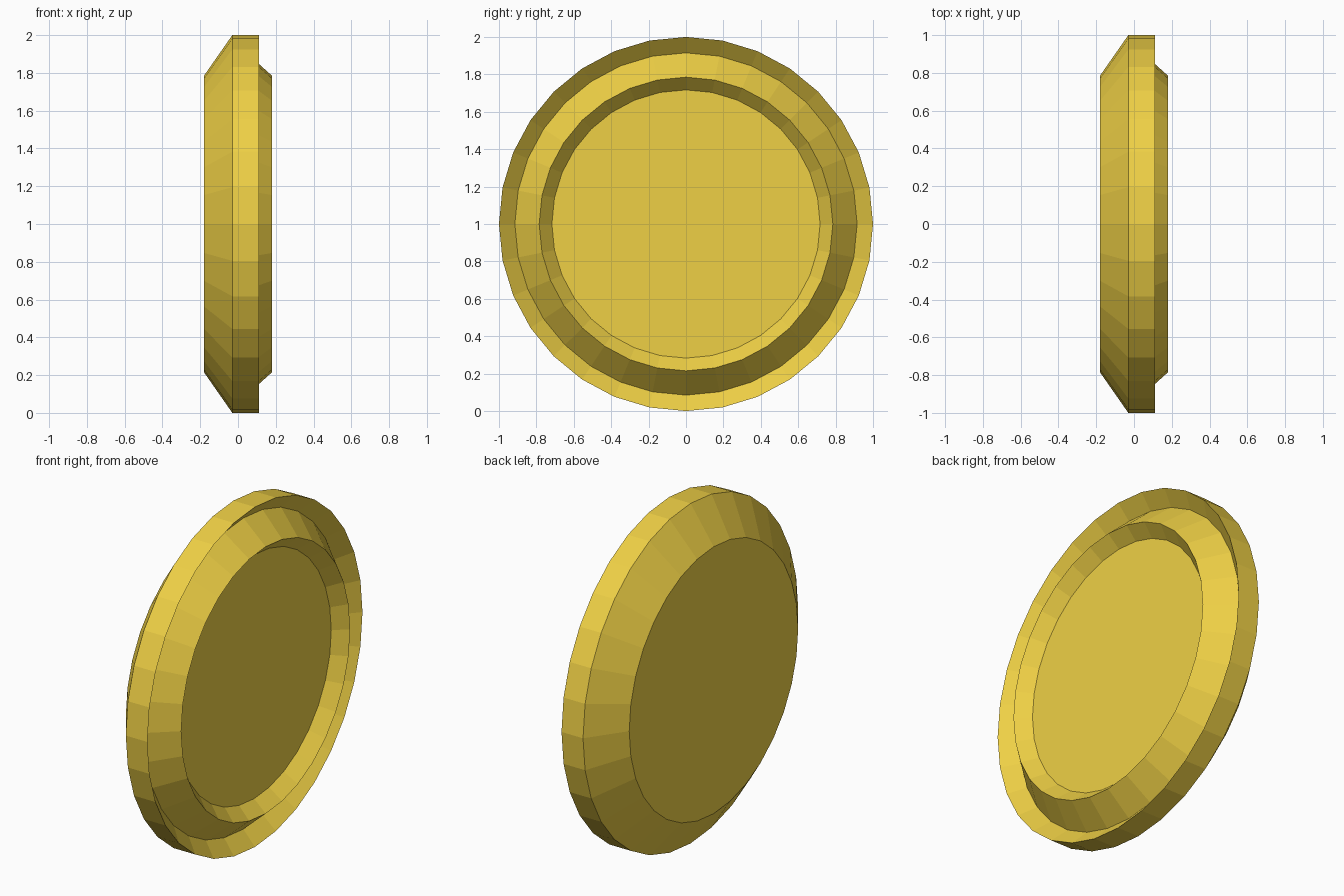
import bpy, bmesh, math

if "Cube" in bpy.data.objects:
    bpy.data.objects.remove(bpy.data.objects["Cube"])

SIDES = 32

# Lathe profile (x, radius), from the back face round to the recessed front face
profile = [
    (-0.18, 0.785),   # back face edge
    (-0.03, 1.0),     # end of back bevel
    (0.11, 1.0),      # front of outer band
    (0.035, 0.915),   # groove bottom
    (0.18, 0.785),    # raised inner rim
    (0.105, 0.717),   # recessed front face edge
]

bm = bmesh.new()
rings = []
for x, r in profile:
    ring = []
    for i in range(SIDES):
        a = 2 * math.pi * i / SIDES
        ring.append(bm.verts.new((x, r * math.cos(a), 1 + r * math.sin(a))))
    rings.append(ring)

# Bands between neighbouring rings
for a, b in zip(rings, rings[1:]):
    for i in range(SIDES):
        j = (i + 1) % SIDES
        bm.faces.new((a[i], a[j], b[j], b[i]))

# Flat back and front faces
bm.faces.new(rings[0])
bm.faces.new(rings[-1])
bmesh.ops.recalc_face_normals(bm, faces=bm.faces)

mesh = bpy.data.meshes.new("coin")
bm.to_mesh(mesh)
bm.free()

# Gold material
gold = bpy.data.materials.new("gold")
gold.diffuse_color = (0.86, 0.63, 0.06, 1)
gold.use_nodes = True
gold.node_tree.nodes["Principled BSDF"].inputs["Base Color"].default_value = gold.diffuse_color
mesh.materials.append(gold)

coin = bpy.data.objects.new("coin", mesh)
bpy.context.collection.objects.link(coin)
